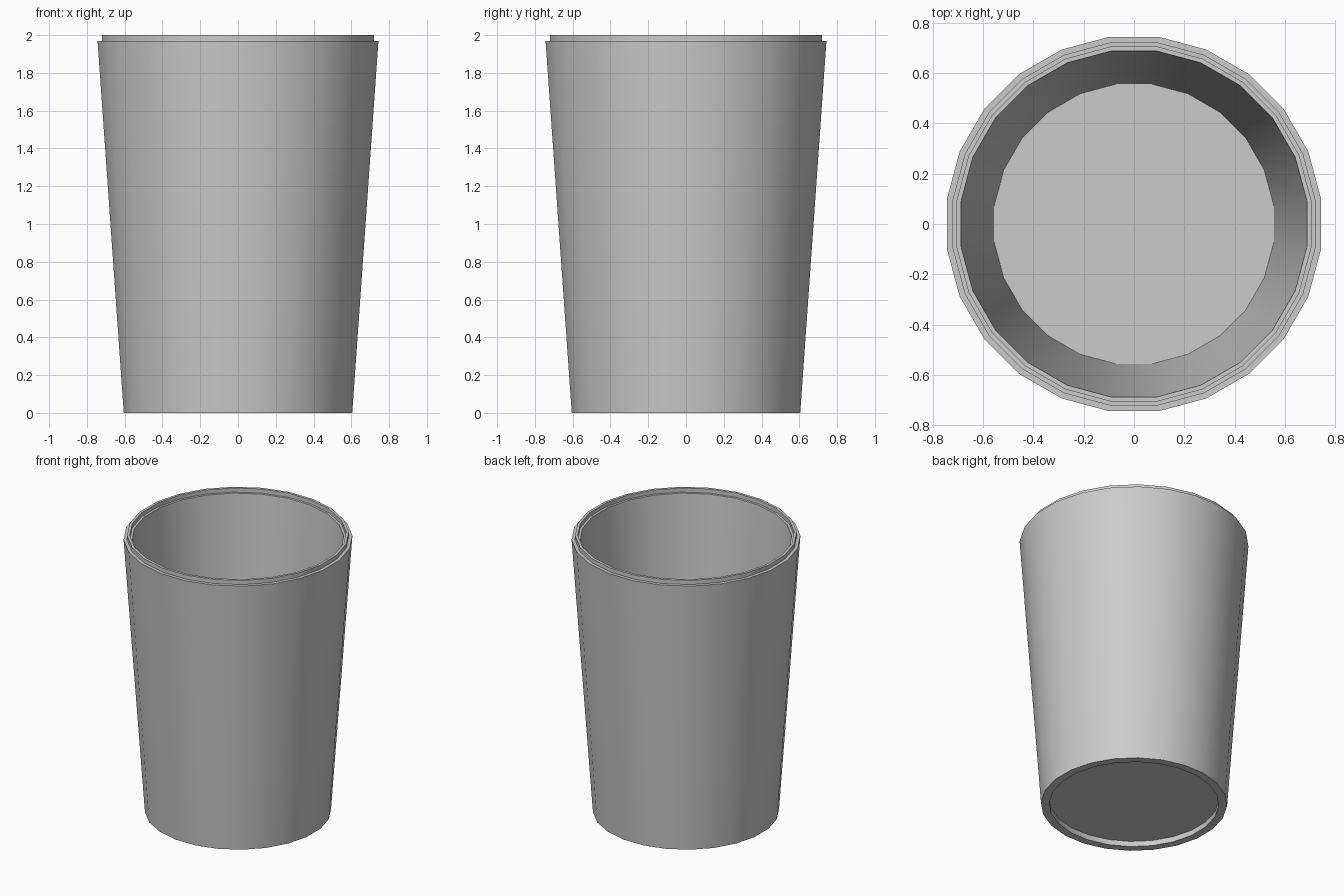
import bpy, bmesh, math

if "Cube" in bpy.data.objects:
    bpy.data.objects.remove(bpy.data.objects["Cube"])

SIDES = 24

# Closed cross-section (radius, height): underside, foot, outer wall, stepped lip, inner wall, floor
profile = [
    (0.0, 0.04), (0.557, 0.04), (0.555, 0.0),
    (0.61, 0.0), (0.75, 1.97),
    (0.727, 1.97), (0.727, 2.0), (0.709, 2.0), (0.709, 1.97),
    (0.693, 1.97), (0.56, 0.05), (0.0, 0.05),
]


def lathe(name, points, sides):
    bm = bmesh.new()
    rings = []
    for r, z in points:
        count = sides if r > 0 else 1
        ring = []
        for i in range(count):
            a = 2 * math.pi * (i + 0.5) / sides
            ring.append(bm.verts.new((r * math.cos(a), r * math.sin(a), z)))
        rings.append(ring)
    for lower, upper in zip(rings, rings[1:]):
        for i in range(sides):
            j = (i + 1) % sides
            if len(lower) == 1:
                bm.faces.new((lower[0], upper[j], upper[i]))
            elif len(upper) == 1:
                bm.faces.new((lower[i], lower[j], upper[0]))
            else:
                bm.faces.new((lower[i], lower[j], upper[j], upper[i]))
    bmesh.ops.recalc_face_normals(bm, faces=bm.faces)
    mesh = bpy.data.meshes.new(name)
    bm.to_mesh(mesh)
    bm.free()
    obj = bpy.data.objects.new(name, mesh)
    bpy.context.collection.objects.link(obj)
    return obj


# Tapered cup with smooth walls and crisp rim edges
cup = lathe("cup", profile, SIDES)
bpy.context.view_layer.objects.active = cup
cup.select_set(True)
bpy.ops.object.shade_smooth_by_angle(angle=math.radians(30))
